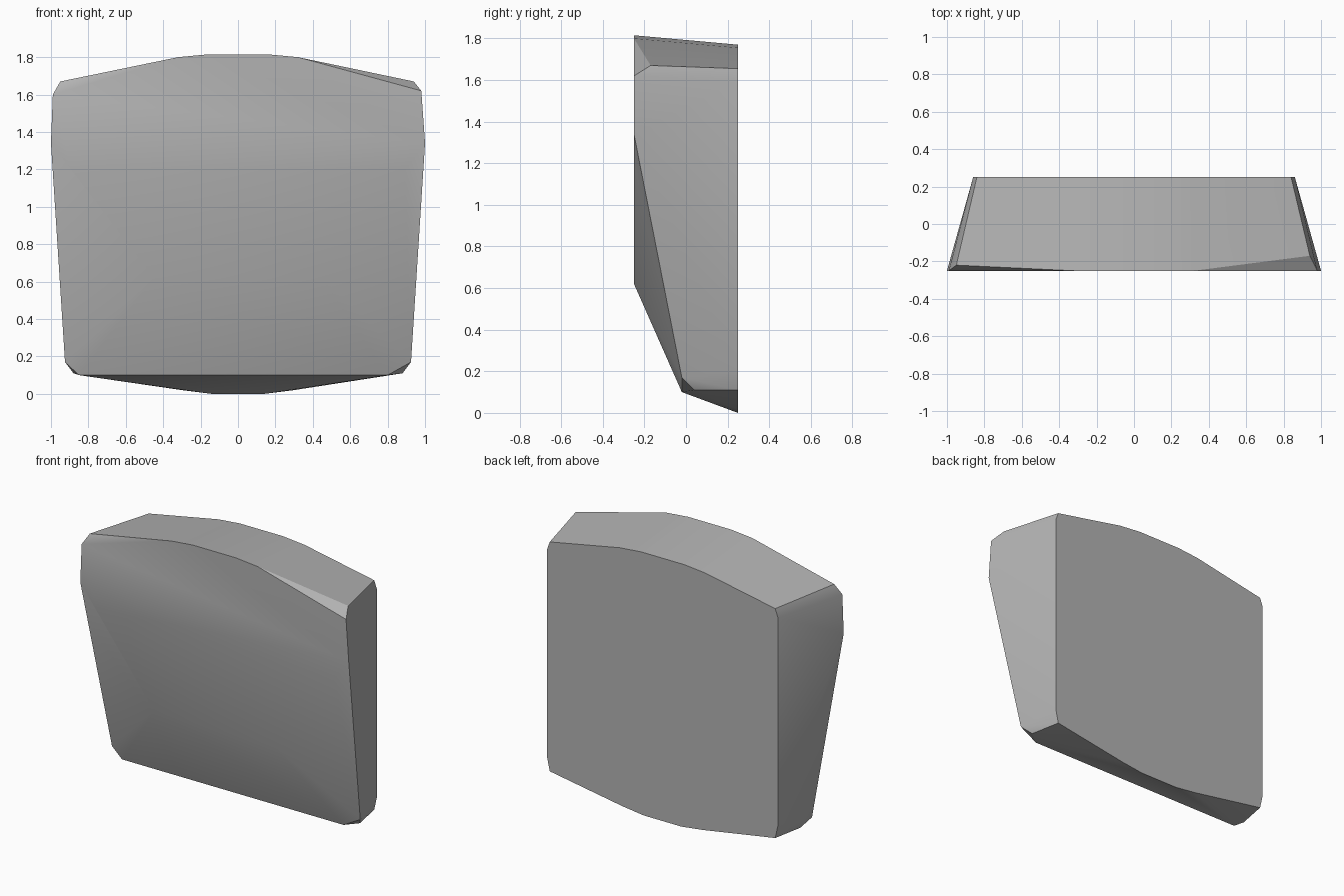
import bpy
import bmesh
import math

cube = bpy.data.objects.get("Cube")
if cube:
    bpy.data.objects.remove(cube, do_unlink=True)

# Plain grey material
grey = bpy.data.materials.new("mid_grey")
grey.use_nodes = True
colour = (0.45, 0.45, 0.45, 1.0)
grey.diffuse_color = colour
grey.node_tree.nodes["Principled BSDF"].inputs["Base Color"].default_value = colour

FRONT, BACK, LIP = -0.25, 0.25, -0.02

# Corner points shared by both sides
shared = [
    (0.16, FRONT, 1.815), (0.32, FRONT, 1.80), (1.0, FRONT, 1.34), (0.45, FRONT, 0.62),
    (0.16, BACK, 1.77), (0.32, BACK, 1.755), (0.84, BACK, 1.655), (0.86, BACK, 1.6),
    (0.14, BACK, 0.0), (0.30, BACK, 0.02), (0.84, BACK, 0.11), (0.86, BACK, 0.20),
    (0.925, LIP, 0.17), (0.88, 0.04, 0.11),
]
points = shared + [(-x, y, z) for x, y, z in shared]

# Shoulders and lower lip differ slightly from side to side
points += [(0.98, FRONT, 1.62), (0.94, -0.17, 1.67), (0.80, LIP, 0.10),
           (-0.99, FRONT, 1.60), (-0.95, -0.22, 1.67), (-0.85, LIP, 0.10)]

# Wrap the points in a tapered shell
bm = bmesh.new()
for p in points:
    bm.verts.new(p)
hull = bmesh.ops.convex_hull(bm, input=bm.verts[:])
bmesh.ops.delete(bm, geom=[v for v in bm.verts if not v.link_faces], context='VERTS')
bmesh.ops.dissolve_limit(bm, angle_limit=math.radians(1.0),
                         verts=bm.verts[:], edges=bm.edges[:])

# Split the flat front so the shading bends only below the chest line
front = [f for f in bm.faces if f.normal.y < -0.99]
geom = front + list({e for f in front for e in f.edges}) + list({v for f in front for v in f.verts})
bmesh.ops.bisect_plane(bm, geom=geom, plane_co=(0, 0, 1.2), plane_no=(0, 0, 1))
bmesh.ops.recalc_face_normals(bm, faces=bm.faces[:])

mesh = bpy.data.meshes.new("tapered_panel")
bm.to_mesh(mesh)
bm.free()
mesh.materials.append(grey)
panel = bpy.data.objects.new("tapered_panel", mesh)
bpy.context.collection.objects.link(panel)

bpy.ops.object.select_all(action='DESELECT')
panel.select_set(True)
bpy.context.view_layer.objects.active = panel
bpy.ops.object.shade_smooth_by_angle(angle=math.radians(30))
